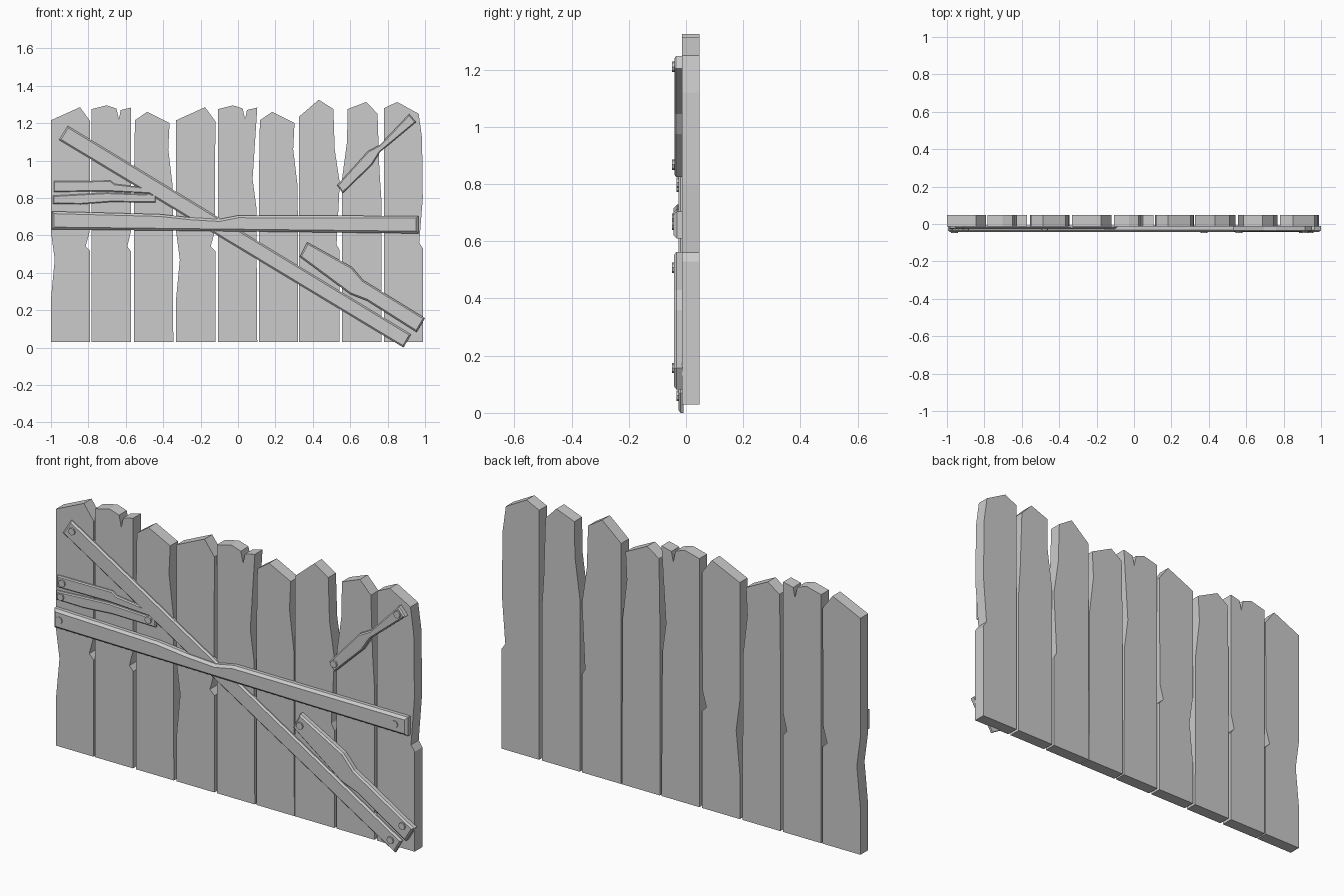
import bpy, bmesh

FRONT, BACK = -0.014, 0.047      # plank faces
Z0 = 0.03                        # plank bottom


def slab(name, pts, y_front, y_back, bevel=0.0):
    """Extrude an (x, z) outline in y, optionally chamfering its front rim."""
    bm = bmesh.new()
    face = bm.faces.new([bm.verts.new((x, y_front, z)) for x, z in pts])
    ext = bmesh.ops.extrude_face_region(bm, geom=[face], use_keep_orig=True)
    for v in ext["geom"]:
        if isinstance(v, bmesh.types.BMVert):
            v.co.y = y_back
    bmesh.ops.recalc_face_normals(bm, faces=bm.faces)
    if bevel:
        rim = [e for e in bm.edges if all(abs(v.co.y - y_front) < 1e-6 for v in e.verts)]
        bmesh.ops.bevel(bm, geom=rim, offset=bevel, segments=1, affect='EDGES')
    me = bpy.data.meshes.new(name)
    bm.to_mesh(me)
    bm.free()
    ob = bpy.data.objects.new(name, me)
    bpy.context.collection.objects.link(ob)
    return ob


def bolt(x, z, y_front):
    bpy.ops.mesh.primitive_cylinder_add(vertices=8, radius=0.018, depth=0.012,
                                        location=(x, y_front + 0.006, z),
                                        rotation=(1.5708, 0, 0))
    bpy.context.object.name = "bolt"


# plank outlines: x from the plank's left edge, z; clockwise above the foot
slanted = [(0, .26), (.02, .47), (0, .62), (0, 1.215), (.155, 1.285),
           (.21, 1.21), (.207, .62), (.185, .54), (.21, .515)]
split_top = [(0, 1.275), (.08, 1.295), (.132, 1.278), (.145, 1.22), (.155, 1.27), (.21, 1.283)]
notched_side = [(.21, .62), (.19, .54), (.21, .515)]
hollow_side = [(.185, .9), (.205, .75)]
tapered = [(0, .9), (.005, 1.215), (.07, 1.26), (.19, 1.2), (.183, 1.06), (.207, .86)]
tall = [(0, 1.235), (.105, 1.325), (.183, 1.275), (.19, 1.06),
        (.217, .88), (.2, .55), (.217, .52)]
narrow = [(0, .9), (.027, 1.1), (.03, 1.275), (.13, 1.313), (.19, 1.25),
          (.195, 1.1), (.2, .95), (.21, .8)]
end_piece = [(0, 1.28), (.07, 1.313), (.185, 1.25), (.203, 1.12),
             (.207, .8), (.188, .56), (.208, .53)]

planks = [(-1.0, slanted), (-.782, split_top + notched_side), (-.556, tapered),
          (-.331, slanted), (-.107, split_top + hollow_side), (.112, tapered),
          (.327, tall), (.556, narrow), (.781, end_piece)]
for left, prof in planks:
    w = 0.208 if prof is end_piece else 0.21 if prof is not tall else 0.217
    outline = [(0, Z0)] + prof + [(w, Z0)]
    slab("fence_plank", [(left + x, z) for x, z in outline], FRONT, BACK)

# long diagonal brace, lying under the horizontal one
slab("diagonal_brace", [(-.957, 1.11), (-.91, 1.185), (.925, .07), (.885, 0)],
     -0.027, -0.008, 0.008)
# horizontal brace with a worn upper edge
slab("horizontal_brace", [(-.995, .632), (-.995, .728), (-.42, .713), (-.25, .695),
                          (-.1, .686), (0, .706), (.965, .704), (.965, .61)],
     -0.044, -0.012, 0.012)
# short upper right brace
slab("upper_right_brace", [(.56, .825), (.53, .868), (.695, 1.05), (.76, 1.085),
                           (.915, 1.248), (.952, 1.205), (.76, 1.045), (.715, .975)],
     -0.041, -0.012, 0.006)
# short lower right brace
slab("lower_right_brace", [(.33, .485), (.37, .563), (.61, .43), (.67, .36),
                           (1.0, .157), (.955, .082), (.69, .25), (.6, .285)],
     -0.042, -0.012, 0.008)
# splintered left braces
slab("left_splinter_upper", [(-.985, .832), (-.985, .89), (-.68, .892), (-.66, .875),
                             (-.45, .85), (-.33, .835), (-.45, .822), (-.7, .835)],
     -0.027, -0.012, 0.005)
slab("left_splinter_lower", [(-.99, .768), (-.99, .812), (-.85, .82), (-.7, .828),
                             (-.44, .818), (-.44, .775), (-.68, .778), (-.84, .766)],
     -0.027, -0.012, 0.005)

# bolt heads
for x, z in [(-.955, .86), (-.963, .79), (-.477, .805), (-.9, 1.135), (.865, .06)]:
    bolt(x, z, -0.034)
for x, z in [(-.96, .68), (.9, .657), (.562, .868), (.914, 1.21), (.374, .508), (.941, .157)]:
    bolt(x, z, -0.049)
